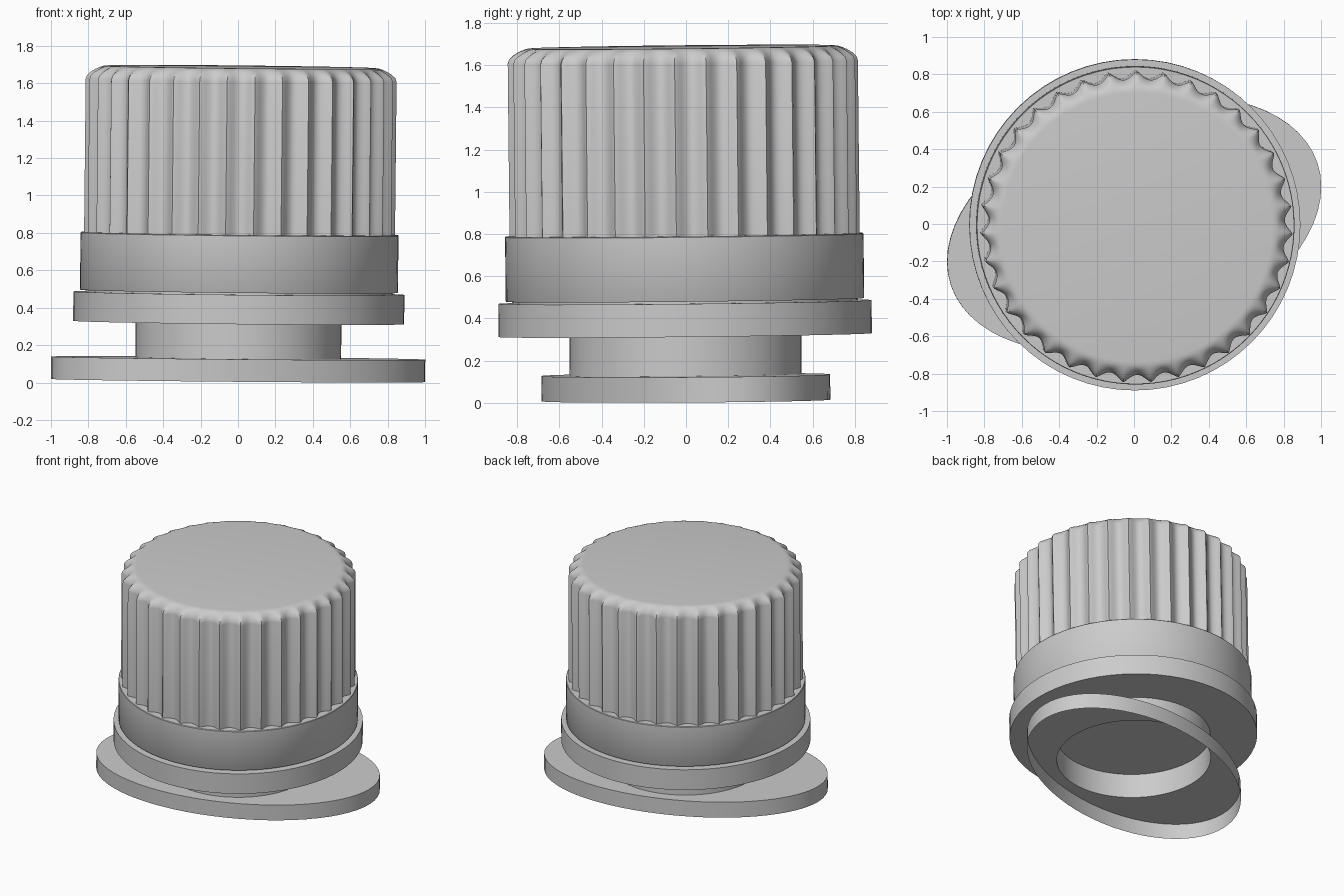
import bpy, bmesh, math
from mathutils import Vector, Matrix

if "Cube" in bpy.data.objects:
    bpy.data.objects.remove(bpy.data.objects["Cube"])

# The whole model leans very slightly to the right and front
LEAN = Vector((0, 0, 1)).rotation_difference(Vector((0.0105, -0.0105, 1))).to_matrix().to_4x4()
PLACE = Matrix.Translation((0, 0, 0.0107)) @ LEAN


def circle(r):
    return lambda t: (r * math.cos(t), r * math.sin(t))


def oval(a, b, turn):
    c, s = math.cos(turn), math.sin(turn)
    return lambda t: (a * c * math.cos(t) - b * s * math.sin(t),
                      a * s * math.cos(t) + b * c * math.sin(t))


def fluted(r, depth, count=35):
    def shape(t):
        s = abs(math.sin(count * (t - math.pi / 2) / 2))
        k = r - depth * 1.15 * s * s / (s + 0.15)
        return k * math.cos(t), k * math.sin(t)
    return shape


def loft(name, rings, segs=64, close_bottom=False, close_top=False):
    """Skin a stack of (outline, z) rings."""
    bm = bmesh.new()
    loops = []
    for shape, z in rings:
        pts = [shape(2 * math.pi * i / segs) for i in range(segs)]
        loops.append([bm.verts.new((x, y, z)) for x, y in pts])
    for lo, hi in zip(loops, loops[1:]):
        for i in range(segs):
            j = (i + 1) % segs
            bm.faces.new((lo[i], lo[j], hi[j], hi[i]))
    if close_bottom:
        bm.faces.new(loops[0][::-1])
    if close_top:
        bm.faces.new(loops[-1])
    bm.transform(PLACE)
    me = bpy.data.meshes.new(name)
    bm.to_mesh(me)
    bm.free()
    ob = bpy.data.objects.new(name, me)
    bpy.context.collection.objects.link(ob)
    bpy.ops.object.select_all(action='DESELECT')
    ob.select_set(True)
    bpy.context.view_layer.objects.active = ob
    bpy.ops.object.shade_smooth_by_angle(angle=math.radians(35))
    return ob


# Oval base, open underneath, continuing inward and up into the hollow neck
base = oval(1.033, 0.634, math.radians(18.5))
loft("oval_base", [(base, 0), (base, 0.12), (circle(0.55), 0.12)])
loft("neck", [(circle(0.55), 0.12), (circle(0.55), 0.31)])

# Collar with closed underside, and the recessed seam above it
loft("collar", [(circle(0.885), 0.31), (circle(0.885), 0.467)],
     close_bottom=True, close_top=True)
loft("seam", [(circle(0.82), 0.467), (circle(0.82), 0.478)])

# Plain safety band
loft("safety_band", [(circle(0.848), 0.477), (circle(0.85), 0.48),
                     (circle(0.85), 0.782), (circle(0.847), 0.786)],
     segs=96, close_bottom=True, close_top=True)

# Fluted screw cap with rounded shoulder and flat top
loft("fluted_cap", [(fluted(0.832, 0.042), 0.786), (fluted(0.832, 0.042), 1.605),
                    (fluted(0.825, 0.04), 1.625), (fluted(0.806, 0.032), 1.643),
                    (fluted(0.782, 0.018), 1.658), (fluted(0.758, 0.006), 1.669),
                    (circle(0.738), 1.675), (circle(0.72), 1.677)],
     segs=420, close_top=True)
